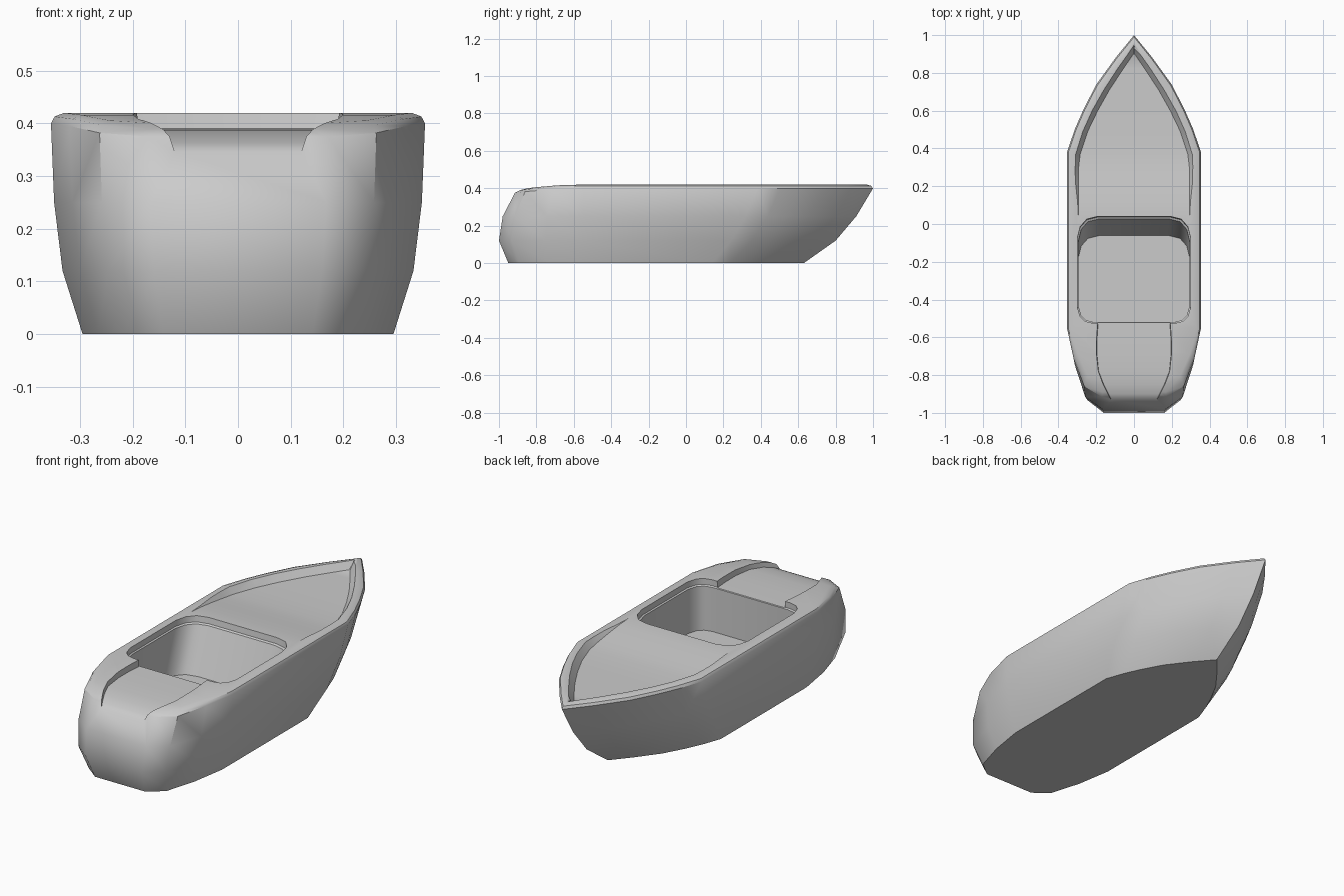
import bpy, bmesh

if "Cube" in bpy.data.objects:
    bpy.data.objects.remove(bpy.data.objects["Cube"])


def mesh_object(name, verts, faces):
    bm = bmesh.new()
    vs = [bm.verts.new(v) for v in verts]
    for f in faces:
        bm.faces.new([vs[i] for i in f])
    bmesh.ops.remove_doubles(bm, verts=bm.verts, dist=1e-5)
    bmesh.ops.recalc_face_normals(bm, faces=bm.faces)
    me = bpy.data.meshes.new(name)
    bm.to_mesh(me)
    bm.free()
    ob = bpy.data.objects.new(name, me)
    bpy.context.collection.objects.link(ob)
    return ob


def loft(name, rings, cap_ends=True):
    n = len(rings[0])
    verts = [p for r in rings for p in r]
    faces = []
    for k in range(len(rings) - 1):
        for i in range(n):
            j = (i + 1) % n
            faces.append((k * n + i, k * n + j, (k + 1) * n + j, (k + 1) * n + i))
    if cap_ends:
        faces.append(tuple(range(n)))
        top = (len(rings) - 1) * n
        faces.append(tuple(range(top, top + n)))
    return mesh_object(name, verts, faces)


# Hull plan: (width fraction, position) ahead of and behind the straight sides
BOW = [(0.0, 1.0), (0.27, 0.81), (0.56, 0.58), (0.75, 0.37), (0.88, 0.2), (1.0, 0.0)]
STERN = [(1.0, 0.0), (0.9, 0.45), (0.74, 0.85), (0.48, 1.0)]


def hull_half(w, bow, knuckle, stern, z, drop):
    pts = [(w * f, knuckle + t * (bow - knuckle), z) for f, t in BOW]
    pts += [(w * f, -0.55 + s * (stern + 0.55), z - drop * s * s) for f, s in STERN]
    return pts


# Levels: half width, bow, bow knuckle, stern, height, drop at the stern
LEVELS = [
    (0.295, 0.63, 0.14, -0.95, 0.0, 0.0),
    (0.333, 0.80, 0.24, -1.0, 0.12, 0.0),
    (0.349, 0.91, 0.32, -0.98, 0.25, 0.0),
    (0.355, 1.0, 0.38, -0.915, 0.40, 0.025),
    (0.348, 0.99, 0.378, -0.89, 0.413, 0.024),
    (0.33, 0.965, 0.37, -0.85, 0.42, 0.02),
]
halves = [hull_half(*lv) for lv in LEVELS]
n = len(halves[0])
verts, faces = [], []
for h in halves:
    verts += h + [(-x, y, z) for x, y, z in h]
idx = lambda level, side, i: level * 2 * n + side * n + i
for k in range(len(halves) - 1):
    for side in (0, 1):
        for i in range(n - 1):
            faces.append((idx(k, side, i), idx(k, side, i + 1),
                          idx(k + 1, side, i + 1), idx(k + 1, side, i)))
    faces.append((idx(k, 0, n - 1), idx(k, 1, n - 1),
                  idx(k + 1, 1, n - 1), idx(k + 1, 0, n - 1)))
for k in (0, len(halves) - 1):
    for i in range(n - 1):
        faces.append((idx(k, 0, i), idx(k, 0, i + 1), idx(k, 1, i + 1), idx(k, 1, i)))

# Weld the stem by hand so the bow closes on the centre line
weld = {idx(k, 1, 0): idx(k, 0, 0) for k in range(len(halves))}
clean = []
for f in faces:
    g = []
    for i in f:
        i = weld.get(i, i)
        if i not in g:
            g.append(i)
    clean.append(g)
hull = mesh_object("hull", verts, clean)
bm = bmesh.new()
bm.from_mesh(hull.data)
bmesh.ops.delete(bm, geom=[v for v in bm.verts if not v.link_faces], context='VERTS')
bm.to_mesh(hull.data)
bm.free()


# Cockpit well with a forward wall that slopes back and a small lip
def well_ring(z, front_shift, out):
    half = [(0.19, 0.045), (0.25, 0.03), (0.285, -0.01), (0.3, -0.07),
            (0.3, -0.44), (0.285, -0.49), (0.26, -0.515), (0.22, -0.525)]
    pts = [(x + out, y + (front_shift + out if y > -0.2 else -out), z) for x, y in half]
    return pts + [(-x, y, z) for x, y, z in reversed(pts)]


well = loft("cockpit_cutter", [well_ring(0.16, -0.1, -0.006), well_ring(0.385, -0.012, -0.006),
                               well_ring(0.39, -0.008, 0.0), well_ring(0.45, 0.0, 0.0)])


# Trough cutters: stations of y, floor half width, wall half width, floor height
def trough(name, stations):
    return loft(name, [[(-wo, y, max(0.425, z + 0.02)), (-wi, y, z), (wi, y, z),
                        (wo, y, max(0.425, z + 0.02)), (wo, y, 0.5), (-wo, y, 0.5)]
                       for y, wi, wo, z in stations])


foredeck = trough("foredeck_cutter", [
    (0.03, 0.295, 0.31, 0.421), (0.12, 0.295, 0.312, 0.415), (0.22, 0.295, 0.314, 0.403),
    (0.30, 0.293, 0.315, 0.393), (0.37, 0.285, 0.312, 0.388), (0.49, 0.245, 0.275, 0.386),
    (0.60, 0.192, 0.226, 0.386), (0.71, 0.13, 0.164, 0.386), (0.82, 0.058, 0.093, 0.386),
    (0.90, 0.003, 0.036, 0.386), (0.945, 0.001, 0.003, 0.42)])

sterndeck = trough("stern_deck_cutter", [
    (-0.50, 0.188, 0.19, 0.388), (-0.60, 0.195, 0.198, 0.388), (-0.68, 0.197, 0.2, 0.387),
    (-0.78, 0.187, 0.19, 0.384), (-0.85, 0.160, 0.166, 0.376), (-0.90, 0.135, 0.142, 0.362),
    (-0.95, 0.11, 0.12, 0.335)])

for cutter in (foredeck, sterndeck, well):
    cutter.hide_render = True
    mod = hull.modifiers.new(cutter.name, 'BOOLEAN')
    mod.operation = 'DIFFERENCE'
    mod.solver = 'EXACT'
    mod.object = cutter
    bpy.context.view_layer.objects.active = hull
    bpy.ops.object.modifier_apply(modifier=mod.name)
    bpy.data.objects.remove(cutter)

# Smooth hull with crisp deck edges
bpy.ops.object.select_all(action='DESELECT')
hull.select_set(True)
bpy.context.view_layer.objects.active = hull
bpy.ops.object.shade_smooth_by_angle(angle=0.66)
